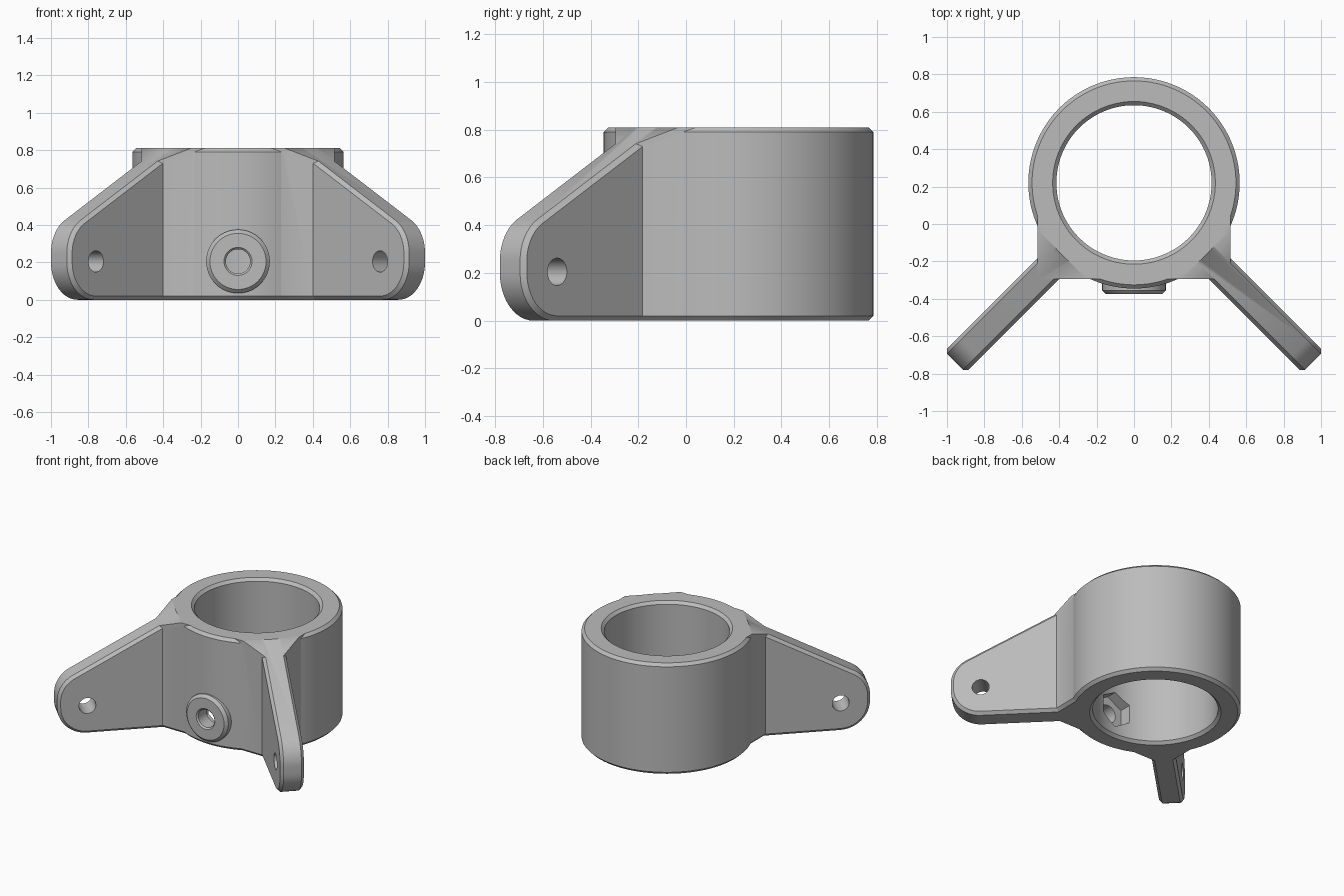
import bpy, bmesh, math
from mathutils import Vector, Matrix

cube = bpy.data.objects.get("Cube")
if cube:
    bpy.data.objects.remove(cube, do_unlink=True)

grey = bpy.data.materials.new("plain_grey")
grey.use_nodes = True
grey.diffuse_color = (0.5, 0.5, 0.5, 1)
grey.node_tree.nodes["Principled BSDF"].inputs["Base Color"].default_value = (0.5, 0.5, 0.5, 1)

HEIGHT = 0.81
CHAMFER = 0.02
RING_R, BORE_R = 0.565, 0.415
CENTRE = Vector((0, 0.22, 0))       # axis of the ring
BOLT_Z = 0.205
SLOPE = math.radians(28.5)          # fall of the ear tops
EAR_R, EAR_C = 0.2, 1.154           # rounding of ear tip and its distance from the axis
EAR_HALF = 0.08
FRONT_AXIS = Matrix.Translation((0, 0, BOLT_Z)) @ Matrix.Rotation(math.pi / 2, 4, 'X')


def finish(name, bm, matrix=Matrix()):
    bmesh.ops.transform(bm, matrix=matrix, verts=bm.verts)
    bmesh.ops.recalc_face_normals(bm, faces=bm.faces)
    mesh = bpy.data.meshes.new(name)
    bm.to_mesh(mesh)
    bm.free()
    mesh.materials.append(grey)
    ob = bpy.data.objects.new(name, mesh)
    bpy.context.collection.objects.link(ob)
    return ob


def lathe(name, profile, matrix, sides=128):
    """Closed solid from (radius, height) points turned about local z."""
    bm = bmesh.new()
    rings = []
    for r, h in profile:
        rings.append([bm.verts.new((r * math.cos(a), r * math.sin(a), h))
                      for a in (math.tau * (i + 0.5) / sides for i in range(sides))])
    for low, high in zip(rings, rings[1:]):
        for i in range(sides):
            j = (i + 1) % sides
            bm.faces.new((low[i], low[j], high[j], high[i]))
    bm.faces.new(rings[0])
    bm.faces.new(rings[-1])
    return finish(name, bm, matrix)


def boolean(target, tool, operation):
    mod = target.modifiers.new(tool.name, 'BOOLEAN')
    mod.operation = operation
    mod.solver = 'EXACT'
    mod.object = tool
    bpy.context.view_layer.objects.active = target
    bpy.ops.object.modifier_apply(modifier=mod.name)
    bpy.data.objects.remove(tool, do_unlink=True)


def radial(side):
    """Frame with x pointing out along an ear, z up, at the ring axis."""
    return Matrix.Translation(CENTRE) @ Matrix.Rotation(-math.pi / 2 + side * math.pi / 4, 4, 'Z')


# Point where the sloping ear top meets the rounded tip
tip = Vector((EAR_C + EAR_R * math.sin(SLOPE), 0, 0.25 + EAR_R * math.cos(SLOPE)))
top_normal = Vector((math.sin(SLOPE), 0, math.cos(SLOPE)))


def ear(side):
    top_r = tip.x - (HEIGHT - tip.z) / math.tan(SLOPE)
    outline = [(0.45, HEIGHT), (0.45, 0)]
    steps = 12
    for i in range(steps + 1):
        a = -math.pi / 2 * (1 - i / steps)
        outline.append((EAR_C + EAR_R * math.cos(a), EAR_R + EAR_R * math.sin(a)))
    for i in range(steps + 1):
        a = (math.pi / 2 - SLOPE) * i / steps
        outline.append((EAR_C + EAR_R * math.cos(a), 0.25 + EAR_R * math.sin(a)))
    outline.append((top_r, HEIGHT))
    bm = bmesh.new()
    face = bm.faces.new([bm.verts.new((r, -EAR_HALF, z)) for r, z in outline])
    out = bmesh.ops.extrude_face_region(bm, geom=[face])
    bmesh.ops.translate(bm, vec=(0, 2 * EAR_HALF, 0),
                        verts=[v for v in out["geom"] if isinstance(v, bmesh.types.BMVert)])
    # Chamfer the rims of both flat sides, away from the ring
    rims = [e for e in bm.edges if abs(e.verts[0].co.y - e.verts[1].co.y) < 0.001
            and max(v.co.x for v in e.verts) > top_r + 0.01]
    bmesh.ops.bevel(bm, geom=rims, offset=CHAMFER, segments=1, affect='EDGES')
    return finish("ear", bm, radial(side))


def gusset(side):
    """Square corner block that joins an ear to the ring."""
    size = 0.515
    bm = bmesh.new()
    bmesh.ops.create_cube(bm, size=1, matrix=Matrix.LocRotScale(
        Vector((side * size / 2, -size / 2, HEIGHT / 2)), None, Vector((size, size, HEIGHT))))
    low = [e for e in bm.edges if all(v.co.z < 0.01 for v in e.verts)
           and (all(abs(v.co.x) > 0.5 for v in e.verts) or all(v.co.y < -0.5 for v in e.verts))]
    bmesh.ops.bevel(bm, geom=low, offset=CHAMFER, segments=1, affect='EDGES')
    turn = radial(side).to_3x3()
    cut = bmesh.ops.bisect_plane(bm, geom=bm.verts[:] + bm.edges[:] + bm.faces[:],
                                 plane_co=turn @ tip, plane_no=turn @ top_normal, clear_outer=True)
    bmesh.ops.contextual_create(bm, geom=[e for e in cut["geom_cut"]
                                          if isinstance(e, bmesh.types.BMEdge)])
    return finish("gusset", bm, Matrix.Translation(CENTRE))


# Ring body with chamfered rims
body = lathe("bracket_body", [(RING_R - CHAMFER, 0), (RING_R, CHAMFER),
                              (RING_R, HEIGHT - CHAMFER), (RING_R - CHAMFER, HEIGHT)],
             Matrix.Translation(CENTRE))

# Ears and their gussets
for side in (-1, 1):
    boolean(body, gusset(side), 'UNION')
    boolean(body, ear(side), 'UNION')

# Round boss on the front
boolean(body, lathe("front_boss", [(0.17, 0.1), (0.17, 0.355), (0.15, 0.375)], FRONT_AXIS, 64), 'UNION')

# Main bore, widened at both rims
wide = BORE_R + 2 * CHAMFER
boolean(body, lathe("bore", [(wide, -CHAMFER), (BORE_R, CHAMFER),
                             (BORE_R, HEIGHT - CHAMFER), (wide, HEIGHT + CHAMFER)],
                    Matrix.Translation(CENTRE)), 'DIFFERENCE')

# Screw hole through the boss and hexagonal nut pocket inside the bore
boolean(body, lathe("screw_hole", [(0.065, 0.1), (0.065, 0.365), (0.085, 0.385)], FRONT_AXIS, 48),
        'DIFFERENCE')
boolean(body, lathe("nut_pocket", [(0.13, 0.1), (0.13, 0.27)], FRONT_AXIS, 6), 'DIFFERENCE')

# Bolt holes across the ears
for side in (-1, 1):
    across = radial(side) @ Matrix.Translation((EAR_C, 0, BOLT_Z)) @ Matrix.Rotation(math.pi / 2, 4, 'X')
    boolean(body, lathe("bolt_hole", [(0.057, -0.2), (0.057, 0.2)], across, 48), 'DIFFERENCE')

bpy.ops.object.select_all(action='DESELECT')
body.select_set(True)
bpy.context.view_layer.objects.active = body
bpy.ops.object.shade_smooth_by_angle(angle=math.radians(30))
